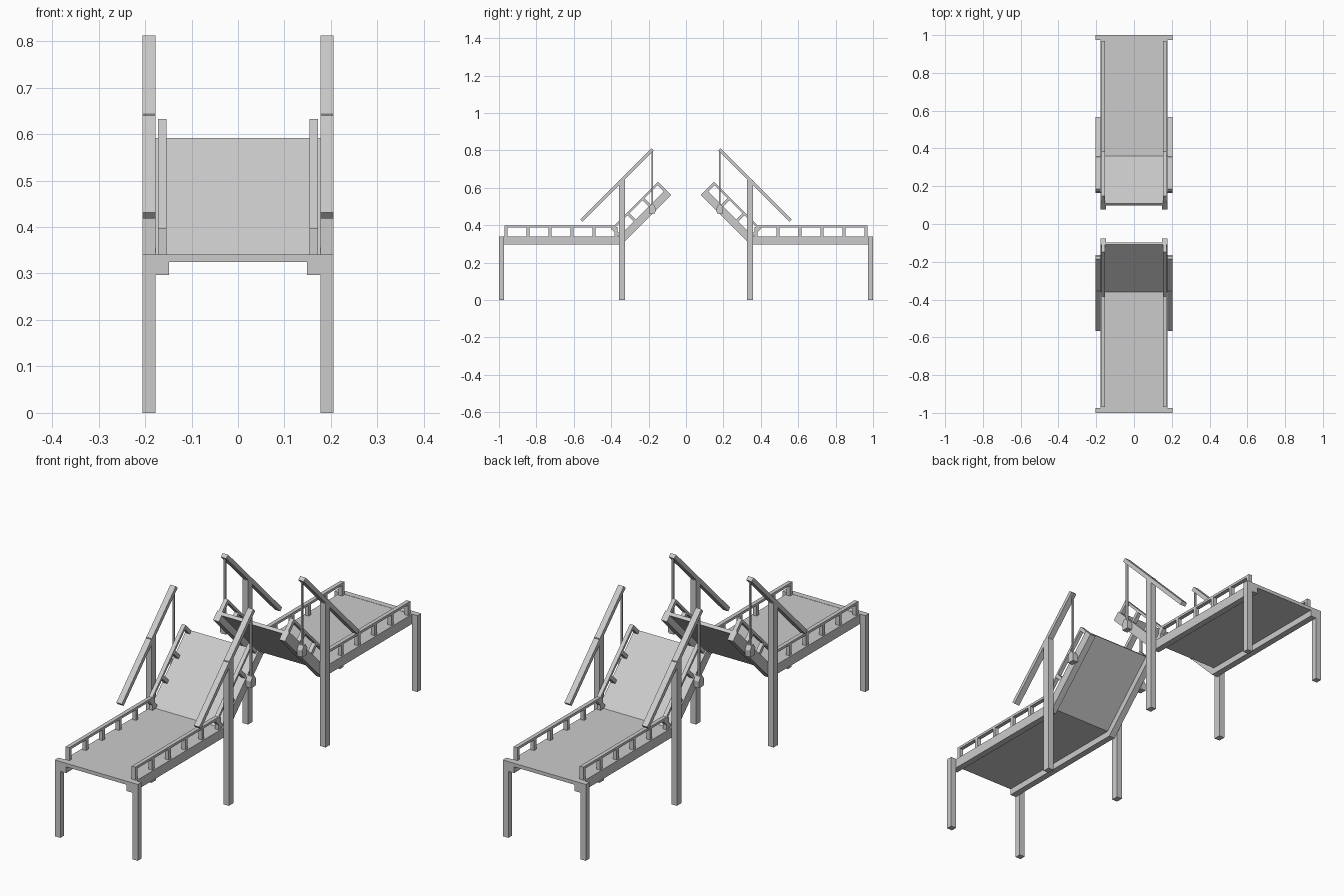
import bpy, bmesh, math

if "Cube" in bpy.data.objects:
    bpy.data.objects.remove(bpy.data.objects["Cube"])

S = math.sqrt(0.5)
HY, HZ = -0.36, 0.34        # fold line between fixed deck and raised leaf
LEAF = 0.356                # leaf length along its 45 degree slope
TAN = math.tan(math.radians(22.5))


def prism(name, pts, x0, x1, sy):
    """Extrude a (y, z) profile from x0 to x1; sy mirrors it to the far half."""
    bm = bmesh.new()
    face = bm.faces.new([bm.verts.new((x0, sy * y, z)) for y, z in pts])
    ext = bmesh.ops.extrude_face_region(bm, geom=[face])
    verts = [v for v in ext["geom"] if isinstance(v, bmesh.types.BMVert)]
    bmesh.ops.translate(bm, verts=verts, vec=(x1 - x0, 0, 0))
    bmesh.ops.recalc_face_normals(bm, faces=bm.faces)
    me = bpy.data.meshes.new(name)
    bm.to_mesh(me)
    bm.free()
    ob = bpy.data.objects.new(name, me)
    bpy.context.collection.objects.link(ob)
    return ob


def rect(y0, y1, z0, z1):
    return [(y0, z0), (y1, z0), (y1, z1), (y0, z1)]


def slope_rect(s0, s1, h0, h1):
    """Rectangle in leaf coordinates: s along the slope, h above its surface."""
    return [(HY + (s - h) * S, HZ + (s + h) * S)
            for s, h in ((s0, h0), (s1, h0), (s1, h1), (s0, h1))]


def bent_profile(depth):
    """Flat run plus raised leaf with a mitred fold."""
    ty, tz = HY + LEAF * S, HZ + LEAF * S
    return [(-1, HZ), (HY, HZ), (ty, tz), (ty + depth * S, tz - depth * S),
            (HY + depth * TAN, HZ - depth), (-1, HZ - depth)]


for sy in (1, -1):
    # roadway and end beam
    prism("deck", bent_profile(0.015), -0.151, 0.151, sy)
    prism("end_beam", rect(-1, -0.973, 0.325, 0.341), -0.205, 0.205, sy)

    for sx in (1, -1):
        def part(name, pts, x0, x1):
            return prism(name, pts, sx * x0, sx * x1, sy)

        # side girder, folding up with the leaf
        part("girder", bent_profile(0.043), 0.149, 0.178)

        # supports
        part("end_post", rect(-1, -0.973, 0, 0.33), 0.178, 0.205)
        part("tower_post", rect(-0.357, -0.325, 0, 0.643), 0.178, 0.205)

        # railing on the fixed deck
        part("fixed_rail", rect(-0.97, -0.383, 0.387, 0.398), 0.154, 0.172)
        for i in range(6):
            y = -0.962 + i * 0.1175
            part("fixed_baluster", rect(y - 0.008, y + 0.008, HZ, 0.39), 0.154, 0.172)

        # railing on the raised leaf
        part("leaf_rail", slope_rect(0, LEAF, 0.047, 0.058), 0.154, 0.172)
        for i in range(4):
            s = 0.008 + i * (LEAF - 0.016) / 3
            part("leaf_baluster", slope_rect(s - 0.008, s + 0.008, 0, 0.05), 0.154, 0.172)

        # balance arm on the tower
        d = 0.009 * S
        a, b = (-0.559, 0.425), (-0.178, 0.806)
        part("balance_arm", [(a[0] + d, a[1] - d), (b[0] + d, b[1] - d),
                             (b[0] - d, b[1] + d), (a[0] - d, a[1] + d)], 0.178, 0.205)

        # hanging rod and clamp holding the leaf
        part("lift_rod", rect(-0.185, -0.177, 0.50, 0.80), 0.187, 0.195)
        part("leaf_clamp", [(-0.197, 0.463), (-0.165, 0.463), (-0.163, 0.493),
                            (-0.174, 0.512), (-0.188, 0.512), (-0.199, 0.493)],
             0.176, 0.203)
